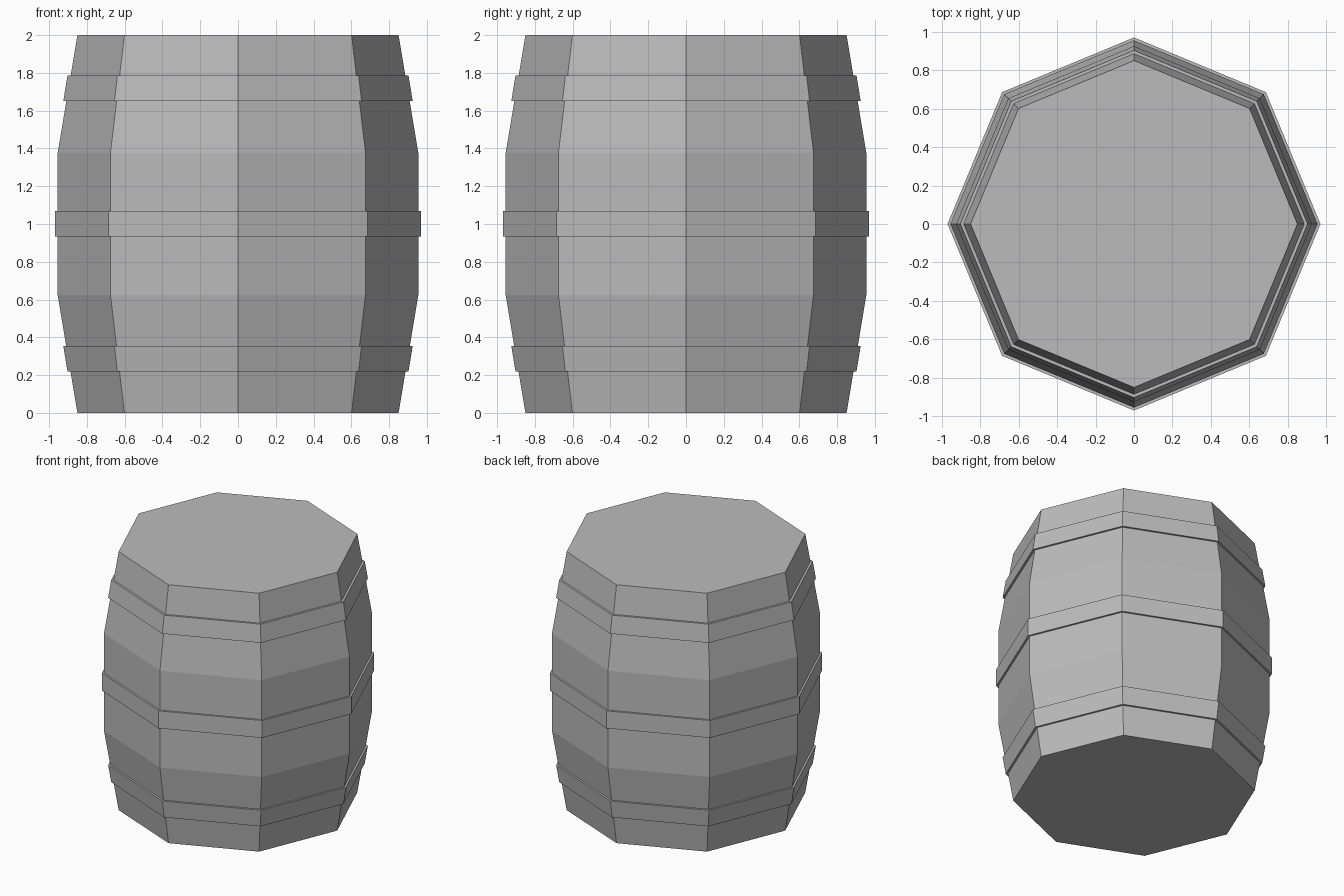
import bpy
import bmesh
from math import cos, sin, tau

SIDES = 8

cube = bpy.data.objects.get("Cube")
if cube:
    bpy.data.objects.remove(cube, do_unlink=True)

# Single plain grey
grey = bpy.data.materials.new("plain_grey")
grey.use_nodes = True
colour = (0.5, 0.5, 0.5, 1)
grey.diffuse_color = colour
grey.node_tree.nodes["Principled BSDF"].inputs["Base Color"].default_value = colour


def lathe(name, profile, closed):
    """Spin (radius, z) points into eight flat sides; cap the ends if open."""
    bm = bmesh.new()
    rings = [[bm.verts.new((r * cos(tau * i / SIDES), r * sin(tau * i / SIDES), z))
              for i in range(SIDES)] for r, z in profile]
    pairs = list(zip(rings, rings[1:]))
    if closed:
        pairs.append((rings[-1], rings[0]))
    else:
        bm.faces.new(rings[0][::-1])
        bm.faces.new(rings[-1])
    for low, high in pairs:
        for i in range(SIDES):
            j = (i + 1) % SIDES
            bm.faces.new((low[i], low[j], high[j], high[i]))
    bmesh.ops.recalc_face_normals(bm, faces=bm.faces)
    mesh = bpy.data.meshes.new(name)
    bm.to_mesh(mesh)
    bm.free()
    mesh.materials.append(grey)
    obj = bpy.data.objects.new(name, mesh)
    bpy.context.collection.objects.link(obj)
    return obj


# Bulging barrel body with flat lids
lathe("barrel_body", [(0.85, 0), (0.955, 0.625), (0.955, 1.375), (0.85, 2)], False)

# Hoops: name, bottom z, bottom radius, top z, top radius
for name, z0, r0, z1, r1 in (
    ("lower_hoop", 0.22, 0.903, 0.355, 0.925),
    ("middle_hoop", 0.935, 0.97, 1.07, 0.97),
    ("upper_hoop", 1.65, 0.925, 1.785, 0.903),
):
    depth = 0.06
    lathe(name, [(r0 - depth, z0), (r0, z0), (r1, z1), (r1 - depth, z1)], True)
